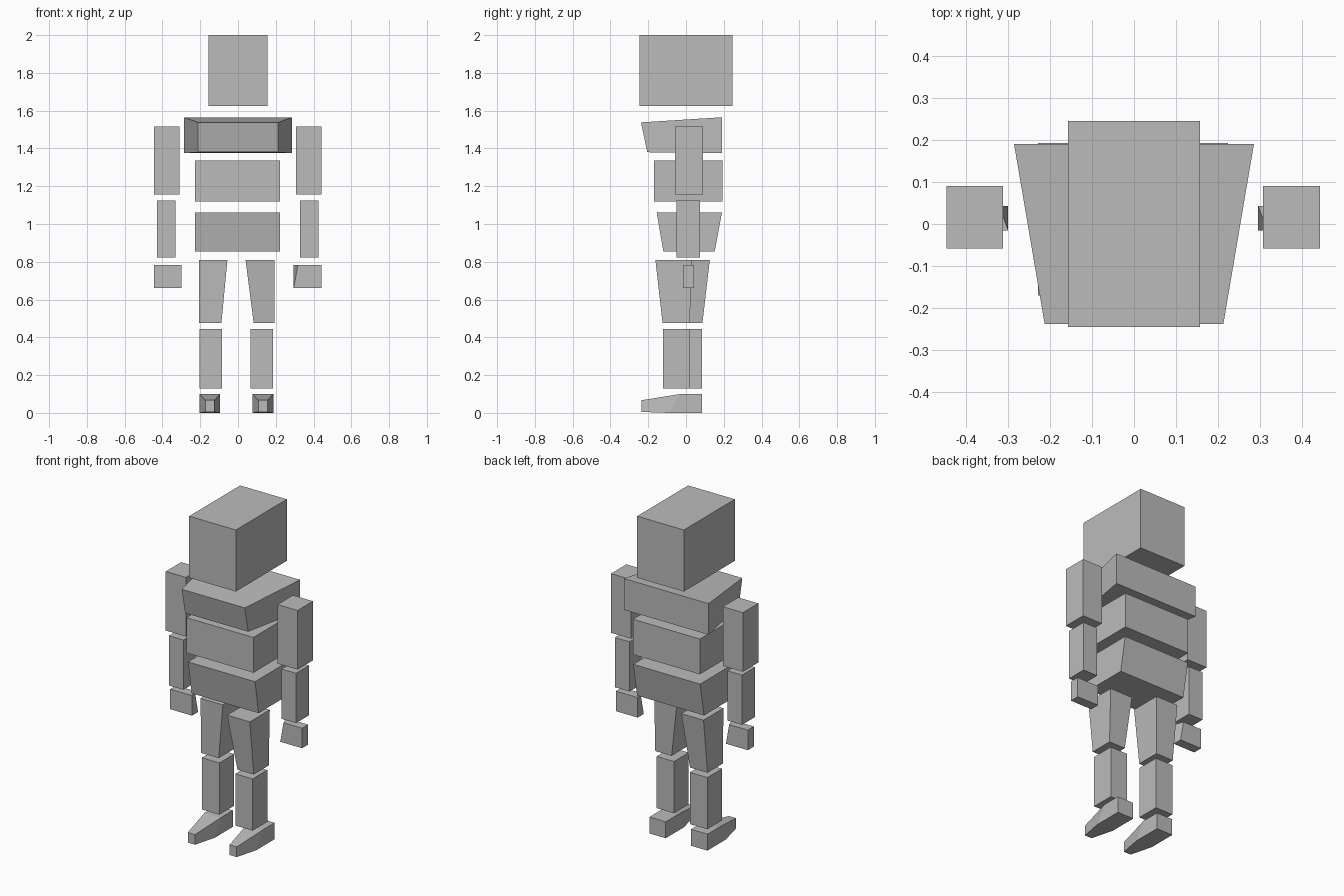
import bpy
import bmesh

default = bpy.data.objects.get("Cube")
if default:
    bpy.data.objects.remove(default, do_unlink=True)

grey = bpy.data.materials.new("plain grey")
grey.use_nodes = True
colour = (0.5, 0.5, 0.5, 1)
grey.diffuse_color = colour
grey.node_tree.nodes["Principled BSDF"].inputs["Base Color"].default_value = colour


def block(name, x, y, z, top_x=None, top_y=None, shape=None):
    """Box between ranges; the top may have its own ranges, shape() edits corners."""
    bm = bmesh.new()
    bmesh.ops.create_cube(bm, size=2)
    for v in bm.verts:
        ix, iy, iz = (int(c > 0) for c in v.co)
        xs = top_x if iz and top_x else x
        ys = top_y if iz and top_y else y
        v.co = (xs[ix], ys[iy], z[iz])
        if shape:
            shape(v.co, ix, iy, iz)
    mesh = bpy.data.meshes.new(name)
    bm.to_mesh(mesh)
    bm.free()
    mesh.materials.append(grey)
    obj = bpy.data.objects.new(name, mesh)
    bpy.context.collection.objects.link(obj)
    return obj


def foot(name, x):
    """Square heel lofted forward into a small toe."""
    mid, half = (x[0] + x[1]) / 2, (x[1] - x[0]) / 2
    # y at bottom, y at top, half width, bottom, top
    sections = [(0.085, 0.085, half, 0, 0.1),
                (-0.09, -0.03, half, 0, 0.1),
                (-0.235, -0.235, 0.024, 0.005, 0.067)]
    bm = bmesh.new()
    rings = []
    for yb, yt, w, low, high in sections:
        rings.append([bm.verts.new(p) for p in (
            (mid - w, yb, low), (mid + w, yb, low),
            (mid + w, yt, high), (mid - w, yt, high))])
    for a, b in zip(rings, rings[1:]):
        for i in range(4):
            j = (i + 1) % 4
            bm.faces.new((a[i], a[j], b[j], b[i]))
    bm.faces.new(rings[0])
    bm.faces.new(rings[-1])
    bmesh.ops.recalc_face_normals(bm, faces=bm.faces)
    mesh = bpy.data.meshes.new(name)
    bm.to_mesh(mesh)
    bm.free()
    mesh.materials.append(grey)
    bpy.context.collection.objects.link(bpy.data.objects.new(name, mesh))


# Chest: narrower and lower toward the front
def chest_shape(co, ix, iy, iz):
    if not iy:
        co.x *= 0.745
        co.z += -0.027 if iz else 0.005


# Hands: one inner upper corner is pulled in on each
def left_hand_shape(co, ix, iy, iz):
    if iz and not ix and not iy:
        co.x += 0.022


def right_hand_shape(co, ix, iy, iz):
    if iz and ix and iy:
        co.x -= 0.022


# Head and torso
block("head", (-0.157, 0.157), (-0.245, 0.245), (1.625, 2))
block("chest", (-0.285, 0.285), (-0.205, 0.19), (1.375, 1.565),
      top_y=(-0.238, 0.19), shape=chest_shape)
block("abdomen", (-0.228, 0.223), (-0.17, 0.192), (1.12, 1.335))
block("pelvis", (-0.228, 0.223), (-0.12, 0.152), (0.855, 1.06), top_y=(-0.155, 0.19))

# Arms
for side, s in (("left", 1), ("right", -1)):
    def span(inner, outer):
        shift = 0 if s > 0 else 0.004
        return sorted((s * (inner + shift), s * (outer + shift)))
    block(side + "_upper_arm", span(0.307, 0.442), (-0.058, 0.09), (1.155, 1.515))
    block(side + "_forearm", span(0.328, 0.426), (-0.05, 0.075), (0.822, 1.125))
    block(side + "_hand", span(0.295, 0.442), (-0.015, 0.043), (0.66, 0.782),
          shape=left_hand_shape if s > 0 else right_hand_shape)

# Legs: the left one stands slightly forward of the right
block("left_thigh", (0.083, 0.193), (-0.124, 0.02), (0.475, 0.81),
      top_x=(0.04, 0.193), top_y=(-0.162, 0.03))
block("right_thigh", (-0.206, -0.088), (-0.06, 0.087), (0.475, 0.81),
      top_x=(-0.206, -0.056), top_y=(-0.066, 0.126))
block("left_shin", (0.067, 0.184), (-0.122, 0.02), (0.13, 0.445))
block("right_shin", (-0.204, -0.086), (-0.056, 0.086), (0.13, 0.445))
foot("left_foot", (0.077, 0.187))
foot("right_foot", (-0.204, -0.094))
